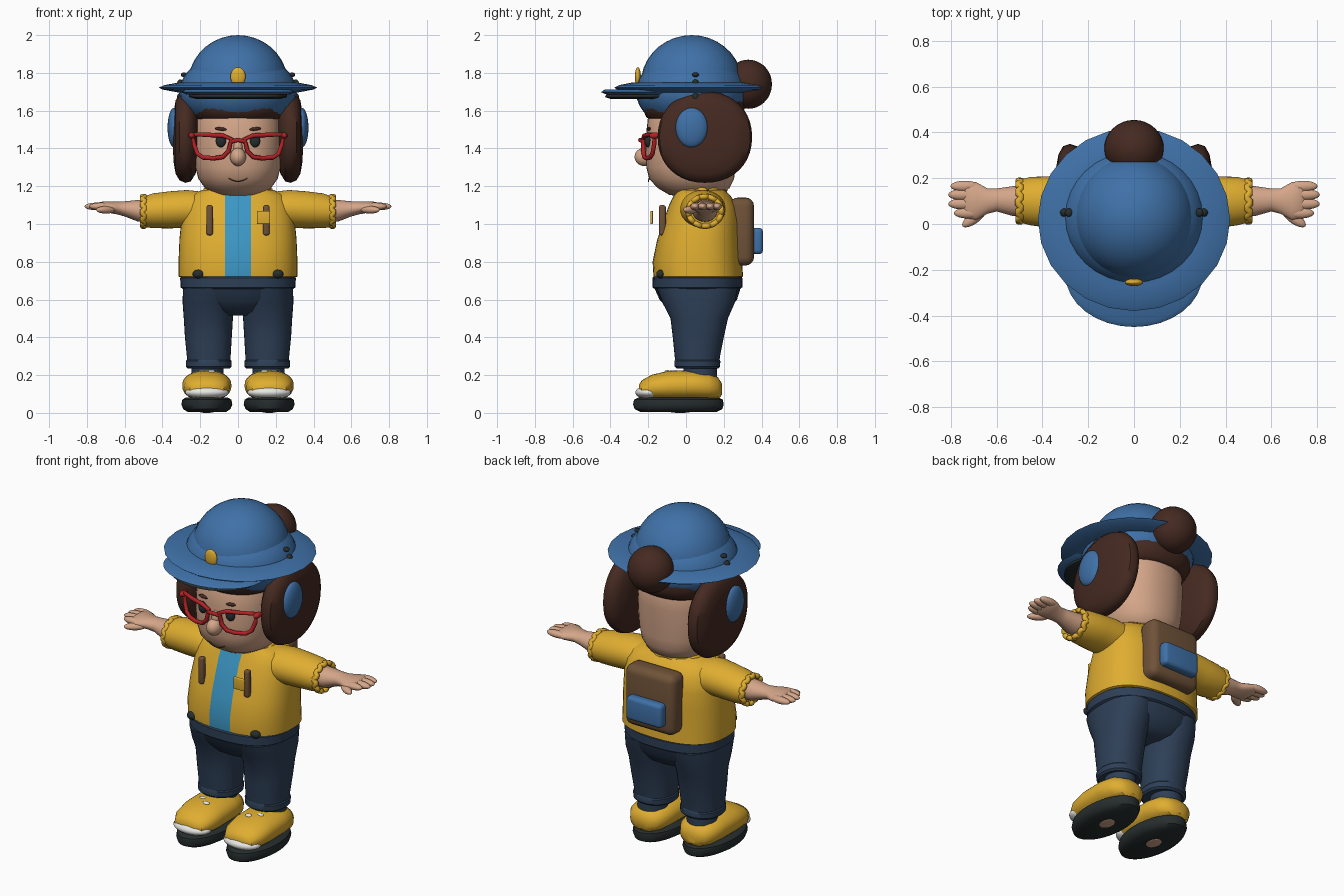
import bpy, bmesh, math
from mathutils import Matrix, Vector

if "Cube" in bpy.data.objects:
    bpy.data.objects.remove(bpy.data.objects["Cube"])


def material(name, r, g, b):
    m = bpy.data.materials.new(name)
    m.use_nodes = True
    m.diffuse_color = (r, g, b, 1)
    bsdf = m.node_tree.nodes["Principled BSDF"]
    bsdf.inputs["Base Color"].default_value = (r, g, b, 1)
    bsdf.inputs["Roughness"].default_value = 0.8
    return m


BLUE = material("hat blue", .05, .165, .39)
SKY = material("shirt sky blue", .045, .31, .56)
GOLD = material("jacket gold", .74, .42, .03)
HAIR = material("hair brown", .06, .023, .015)
SKIN = material("skin", .66, .38, .25)
RED = material("glasses red", .45, .016, .02)
NAVY = material("denim navy", .027, .05, .095)
BLACK = material("charcoal", .02, .027, .027)
WHITE = material("white", .8, .8, .78)
BROWN = material("leather brown", .16, .085, .04)


def finish(name, bm, mat, mirror=False, angle=40):
    bmesh.ops.recalc_face_normals(bm, faces=bm.faces)
    me = bpy.data.meshes.new(name)
    bm.to_mesh(me)
    bm.free()
    me.materials.append(mat)
    ob = bpy.data.objects.new(name, me)
    bpy.context.collection.objects.link(ob)
    bpy.ops.object.select_all(action='DESELECT')
    ob.select_set(True)
    bpy.context.view_layer.objects.active = ob
    bpy.ops.object.shade_smooth_by_angle(angle=math.radians(angle))
    if mirror:
        ob.modifiers.new("mirror", 'MIRROR')
    return ob


def ball(name, mat, at, radii, mirror=False, turn=(0, 'X')):
    bm = bmesh.new()
    bmesh.ops.create_uvsphere(bm, u_segments=32, v_segments=18, radius=1)
    m = Matrix.Translation(at) @ Matrix.Rotation(math.radians(turn[0]), 4, turn[1])
    bm.transform(m @ Matrix.Diagonal((*radii, 1)))
    return finish(name, bm, mat, mirror)


def box(name, mat, at, size, bevel, mirror=False):
    bm = bmesh.new()
    bmesh.ops.create_cube(bm, size=1)
    bm.transform(Matrix.Translation(at) @ Matrix.Diagonal((*size, 1)))
    bmesh.ops.bevel(bm, geom=bm.edges[:], offset=bevel, segments=4, profile=.5, affect='EDGES')
    return finish(name, bm, mat, mirror)


def loft(name, mat, sections, axis='z', power=2, mirror=False, n=40):
    """Skin superellipse sections (position, centre u, centre v, radius u, radius v)."""
    bm = bmesh.new()
    rings = []
    for t, u, v, a, b in sections:
        ring = []
        for i in range(n):
            c, s = math.cos(math.tau * i / n), math.sin(math.tau * i / n)
            p = u + a * math.copysign(abs(c) ** (2 / power), c)
            q = v + b * math.copysign(abs(s) ** (2 / power), s)
            ring.append(bm.verts.new({'z': (p, q, t), 'x': (t, p, q), 'y': (p, t, q)}[axis]))
        rings.append(ring)
    for lo, hi in zip(rings, rings[1:]):
        for i in range(n):
            j = (i + 1) % n
            bm.faces.new((lo[i], lo[j], hi[j], hi[i]))
    bm.faces.new(rings[0])
    bm.faces.new(rings[-1])
    return finish(name, bm, mat, mirror)


def tube(name, mat, points, radius, closed=False, mirror=False):
    bm = bmesh.new()
    pts = [Vector(p) for p in points]
    k, sides, rings = len(pts), 8, []
    for i, p in enumerate(pts):
        a = pts[(i - 1) % k] if closed or i else p
        b = pts[(i + 1) % k] if closed or i < k - 1 else p
        q = (b - a).to_track_quat('Z', 'Y')
        rings.append([bm.verts.new(p + q @ Vector((radius * math.cos(math.tau * j / sides),
                      radius * math.sin(math.tau * j / sides), 0))) for j in range(sides)])
    for i in range(k if closed else k - 1):
        lo, hi = rings[i], rings[(i + 1) % k]
        off = min(range(sides), key=lambda o: sum((lo[j].co - hi[(j + o) % sides].co).length
                                                  for j in range(sides)))
        for j in range(sides):
            bm.faces.new((lo[j], lo[(j + 1) % sides], hi[(j + 1 + off) % sides], hi[(j + off) % sides]))
    if not closed:
        bm.faces.new(rings[0])
        bm.faces.new(rings[-1])
    return finish(name, bm, mat, mirror, 60)


# Hat: two stacked domes, wide brim, visor with dark lining, badge and clips
ball("hat_lower_dome", BLUE, (0, .03, 1.70), (.31, .295, .21))
ball("hat_upper_dome", BLUE, (0, .03, 1.74), (.265, .27, .26))
loft("hat_brim", BLUE, [(1.695, 0, .02, .31, .30), (1.712, 0, .02, .40, .385), (1.722, 0, .02, .42, .40),
                        (1.735, 0, .02, .39, .375), (1.75, 0, .02, .31, .30)], n=24)
loft("hat_visor", BLUE, [(1.685, 0, -.22, .27, .20), (1.698, 0, -.22, .30, .23),
                         (1.712, 0, -.22, .28, .21)], n=32)
loft("visor_lining", BLACK, [(1.662, 0, -.21, .22, .19), (1.672, 0, -.21, .26, .22),
                             (1.686, 0, -.21, .26, .21)], n=32)
ball("hat_badge", GOLD, (0, -.255, 1.78), (.04, .016, .05))
for z, r in ((1.745, .02), (1.79, .012), (1.67, .025)):
    ball("hat_clip", BLACK, (.305 if z < 1.77 else .285, .05, z), (.018, .018, r), True)

# Hair: cap with fringe, bun and round side puffs
loft("hair_cap", HAIR, [(1.55, 0, .04, .215, .225), (1.565, 0, .04, .235, .25), (1.61, 0, .04, .26, .27),
                        (1.67, 0, .04, .27, .27), (1.72, 0, .04, .25, .25)], power=2.3)
ball("hair_bun", HAIR, (0, .33, 1.74), (.13, .125, .13))
loft("hair_puff", HAIR, [(.205, .1, 1.47, .13, .13), (.225, .1, 1.465, .205, .2), (.25, .1, 1.46, .24, .235),
                         (.28, .1, 1.46, .25, .242), (.31, .1, 1.46, .24, .228), (.33, .1, 1.46, .205, .195),
                         (.34, .1, 1.46, .15, .14), (.345, .1, 1.46, .06, .06)], 'x', 2.15, True)
ball("ear_cover", BLUE, (.338, .03, 1.51), (.035, .085, .105), True)

# Head and face
loft("head", SKIN, [(1.145, 0, .05, .06, .08), (1.155, 0, .05, .12, .14), (1.19, 0, .04, .175, .19),
                    (1.24, 0, .03, .21, .225), (1.30, 0, .025, .226, .235), (1.38, 0, .025, .232, .24),
                    (1.48, 0, .03, .232, .24), (1.58, 0, .035, .22, .235), (1.68, 0, .04, .17, .18)], power=2.25)
loft("neck", SKIN, [(1.08, 0, .07, .16, .14), (1.17, 0, .07, .13, .115), (1.22, 0, .07, .12, .11)])
ball("nose", SKIN, (0, -.222, 1.355), (.042, .05, .048))
ball("nose_bridge", SKIN, (0, -.208, 1.40), (.024, .025, .05))
ball("eye", BLACK, (.09, -.2, 1.44), (.028, .02, .034), True)
ball("eyebrow", HAIR, (.09, -.197, 1.503), (.032, .012, .009), True, (-6, 'Y'))
tube("smile", BROWN, [(x * .05, -.196 - .003 * (1 - x * x), 1.225 + .016 * x * x)
                      for x in (-1, -.6, -.2, .2, .6, 1)], .003)


# Glasses wrapped around the face
def wrap(x, z):
    return (x, -.228 + 1.1 * x * x, z)


lens = [(.035, 1.45), (.08, 1.468), (.16, 1.472), (.24, 1.475), (.232, 1.42), (.215, 1.372),
        (.185, 1.352), (.13, 1.348), (.08, 1.355), (.05, 1.385)]
tube("glasses_rim", RED, [wrap(x, z) for x, z in lens], .012, True, True)
tube("glasses_bridge", RED, [wrap(-.04, 1.435), (0, -.243, 1.445), wrap(.04, 1.435)], .011)
ball("glasses_hinge", RED, (.245, -.165, 1.468), (.017, .03, .017), True)
tube("glasses_temple", RED, [(.25, -.165, 1.468), (.25, -.05, 1.475)], .009, mirror=True)

# Jacket body, open over a sky blue shirt
jacket = loft("jacket", GOLD, [(.715, 0, .065, .295, .22), (.722, 0, .065, .315, .237), (.80, 0, .06, .315, .237),
                               (.92, 0, .07, .31, .222), (1.02, 0, .085, .30, .203), (1.10, 0, .09, .285, .18),
                               (1.15, 0, .085, .25, .15), (1.18, 0, .075, .19, .13)], power=2.5, n=48)
bm = bmesh.new()
bm.from_mesh(jacket.data)
for x in (-.068, .068):
    bmesh.ops.bisect_plane(bm, geom=bm.verts[:] + bm.edges[:] + bm.faces[:], plane_co=(x, 0, 0), plane_no=(1, 0, 0))
for f in bm.faces:
    c = f.calc_center_median()
    f.material_index = int(abs(c.x) < .068 and c.y < 0)
bm.to_mesh(jacket.data)
bm.free()
jacket.data.materials.append(SKY)

# Sleeves, crinkled cuffs and collar
loft("sleeve", GOLD, [(.18, .09, 1.07, .12, .10), (.27, .09, 1.08, .12, .10), (.36, .095, 1.075, .113, .098),
                      (.45, .1, 1.07, .106, .092), (.50, .1, 1.065, .094, .08)], 'x', mirror=True)


def ripple(i):
    return .006 * (-1) ** (i // 2)


N = 48
tube("cuff", GOLD, [(.50 + ripple(i), .1 + .088 * math.cos(math.tau * i / N), 1.067 + .078 * math.sin(math.tau * i / N))
                    for i in range(N)], .015, True, True)
tube("collar", GOLD, [(.17 * math.cos(math.tau * i / N), .075 + .13 * math.sin(math.tau * i / N), 1.175 + ripple(i))
                      for i in range(N)], .014, True)

# Arms and hands
loft("forearm", SKIN, [(.46, .1, 1.07, .07, .06), (.53, .1, 1.07, .065, .057), (.60, .105, 1.08, .05, .04),
                       (.64, .1, 1.085, .055, .034), (.69, .1, 1.09, .083, .03), (.73, .105, 1.093, .08, .024),
                       (.745, .105, 1.093, .06, .012)], 'x', mirror=True)
for y, tip in ((.048, .785), (.088, .81), (.128, .81), (.165, .80)):
    ball("finger", SKIN, (tip - .06, y, 1.093), (.062, .024, .02), True)
ball("thumb", SKIN, (.70, .025, 1.075), (.06, .024, .02), True, (-35, 'Z'))

# Jacket trim and backpack
box("chest_strap", BROWN, (.15, -.125, 1.02), (.034, .036, .16), .012, True)
box("chest_patch", GOLD, (.135, -.182, 1.035), (.07, .014, .07), .005)
ball("hem_button", BLACK, (.21, -.135, .735), (.03, .022, .023), True)
box("backpack", BROWN, (0, .295, .96), (.33, .13, .36), .045)
box("backpack_pocket", BLUE, (0, .375, .91), (.235, .065, .14), .022)

# Trousers
loft("waistband", NAVY, [(.655, 0, .06, .29, .225), (.665, 0, .06, .305, .238), (.715, 0, .06, .306, .238),
                         (.73, 0, .06, .29, .225)], power=2.4)
loft("hips", NAVY, [(.515, 0, .07, .10, .10), (.54, 0, .07, .19, .155), (.60, 0, .065, .275, .205),
                    (.67, 0, .06, .293, .232)], power=2.3)
loft("trouser_leg", NAVY, [(.25, .155, .06, .115, .115), (.30, .155, .06, .116, .12), (.40, .157, .065, .124, .135),
                           (.50, .157, .07, .13, .152), (.58, .155, .067, .138, .19), (.66, .15, .06, .142, .215)],
     power=2.2, mirror=True)
loft("trouser_cuff", NAVY, [(.235, .155, .06, .11, .11), (.245, .155, .06, .12, .12), (.275, .155, .06, .121, .122),
                            (.285, .155, .06, .112, .115)], power=2.2, mirror=True)
loft("ankle", NAVY, [(.17, .165, .08, .085, .085), (.25, .16, .075, .085, .09)], mirror=True)

# Shoes with white toe caps and dark oval soles
loft("shoe", GOLD, [(-.25, .165, .12, .04, .025), (-.235, .165, .122, .09, .05), (-.18, .165, .135, .12, .067),
                    (-.09, .165, .143, .13, .08), (.04, .165, .145, .13, .08), (.12, .165, .14, .118, .075),
                    (.17, .165, .13, .085, .058), (.19, .165, .125, .04, .03)], 'y', 2.2, True)
loft("sole", BLACK, [(.004, .165, -.04, .10, .20), (.02, .165, -.04, .125, .232), (.045, .165, -.04, .135, .24),
                     (.07, .165, -.04, .13, .235), (.082, .165, -.04, .11, .21)], mirror=True)
ball("toe_cap", WHITE, (.165, -.195, .108), (.115, .073, .037), True)
for x, y in ((.14, -.10), (.19, -.06)):
    ball("lace_tab", WHITE, (x, y, .218), (.02, .014, .01), True)
ball("sole_spot", SKIN, (.165, -.03, .004), (.035, .05, .004), True)
